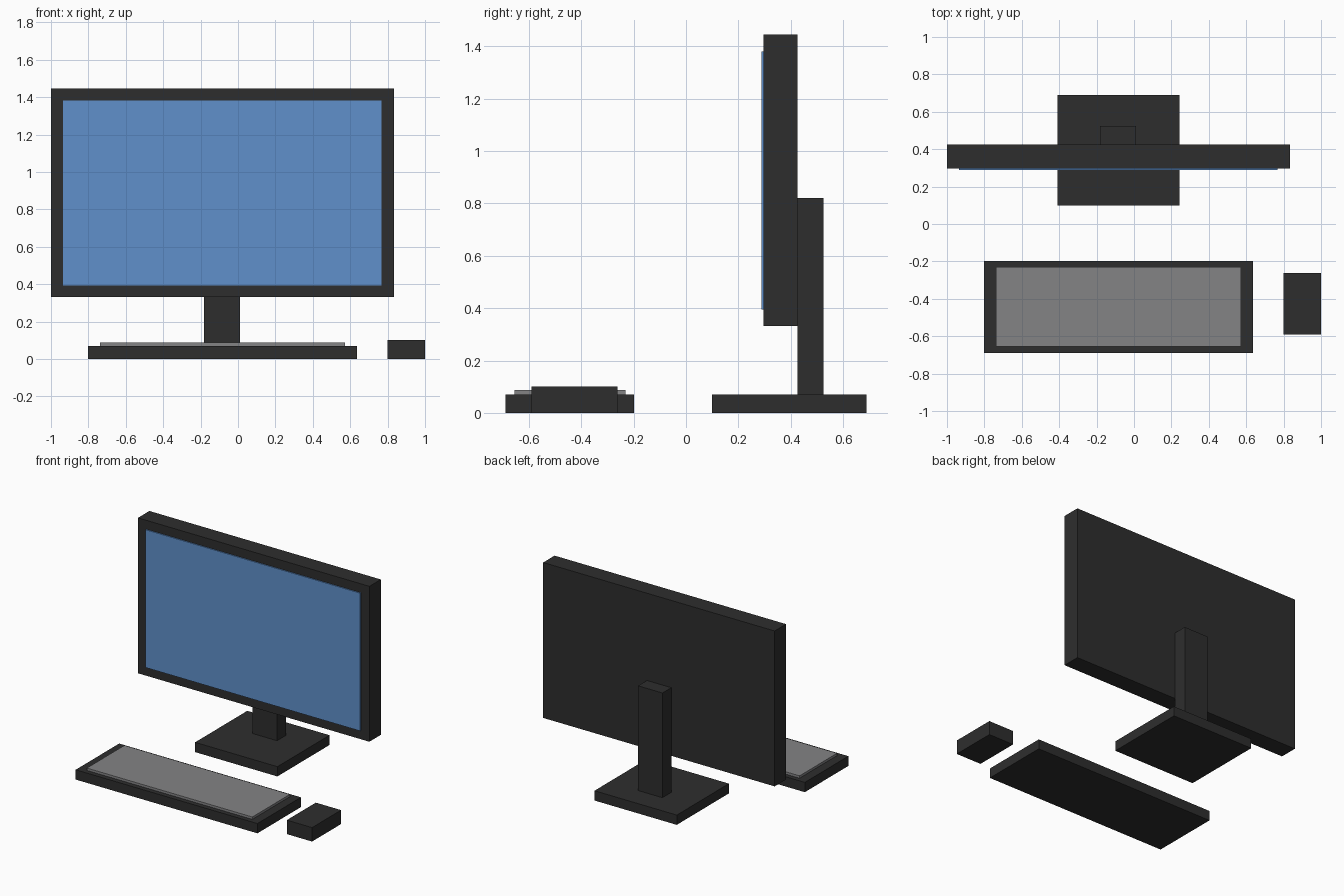
import bpy
import bmesh
from mathutils import Vector

cube = bpy.data.objects.get("Cube")
if cube:
    bpy.data.objects.remove(cube, do_unlink=True)


def material(name, colour):
    mat = bpy.data.materials.new(name)
    mat.use_nodes = True
    mat.diffuse_color = (*colour, 1)
    mat.node_tree.nodes["Principled BSDF"].inputs["Base Color"].default_value = (*colour, 1)
    return mat


def box(name, low, high, mat):
    """Flat-sided block spanning two opposite corners."""
    low, high = Vector(low), Vector(high)
    mesh = bpy.data.meshes.new(name)
    bm = bmesh.new()
    bmesh.ops.create_cube(bm, size=1)
    bmesh.ops.scale(bm, vec=high - low, verts=bm.verts)
    bm.to_mesh(mesh)
    bm.free()
    mesh.materials.append(mat)
    obj = bpy.data.objects.new(name, mesh)
    obj.location = (low + high) / 2
    bpy.context.collection.objects.link(obj)
    return obj


black = material("black plastic", (0.027, 0.027, 0.027))
blue = material("screen blue", (0.115, 0.28, 0.60))
grey = material("key grey", (0.23, 0.23, 0.235))

# Monitor: housing, raised screen panel, rear column and foot
box("monitor_housing", (-1, 0.296, 0.332), (0.834, 0.425, 1.445), black)
box("screen", (-0.935, 0.288, 0.394), (0.767, 0.296, 1.381), blue)
box("stand_column", (-0.181, 0.425, 0.07), (0.012, 0.525, 0.82), black)
box("stand_base", (-0.41, 0.10, 0), (0.242, 0.69, 0.07), black)

# Keyboard: tray with raised key area
box("keyboard_tray", (-0.803, -0.69, 0), (0.637, -0.198, 0.07), black)
box("key_area", (-0.738, -0.656, 0.07), (0.573, -0.231, 0.087), grey)

# Mouse
box("mouse", (0.80, -0.59, 0), (1, -0.262, 0.10), black)
